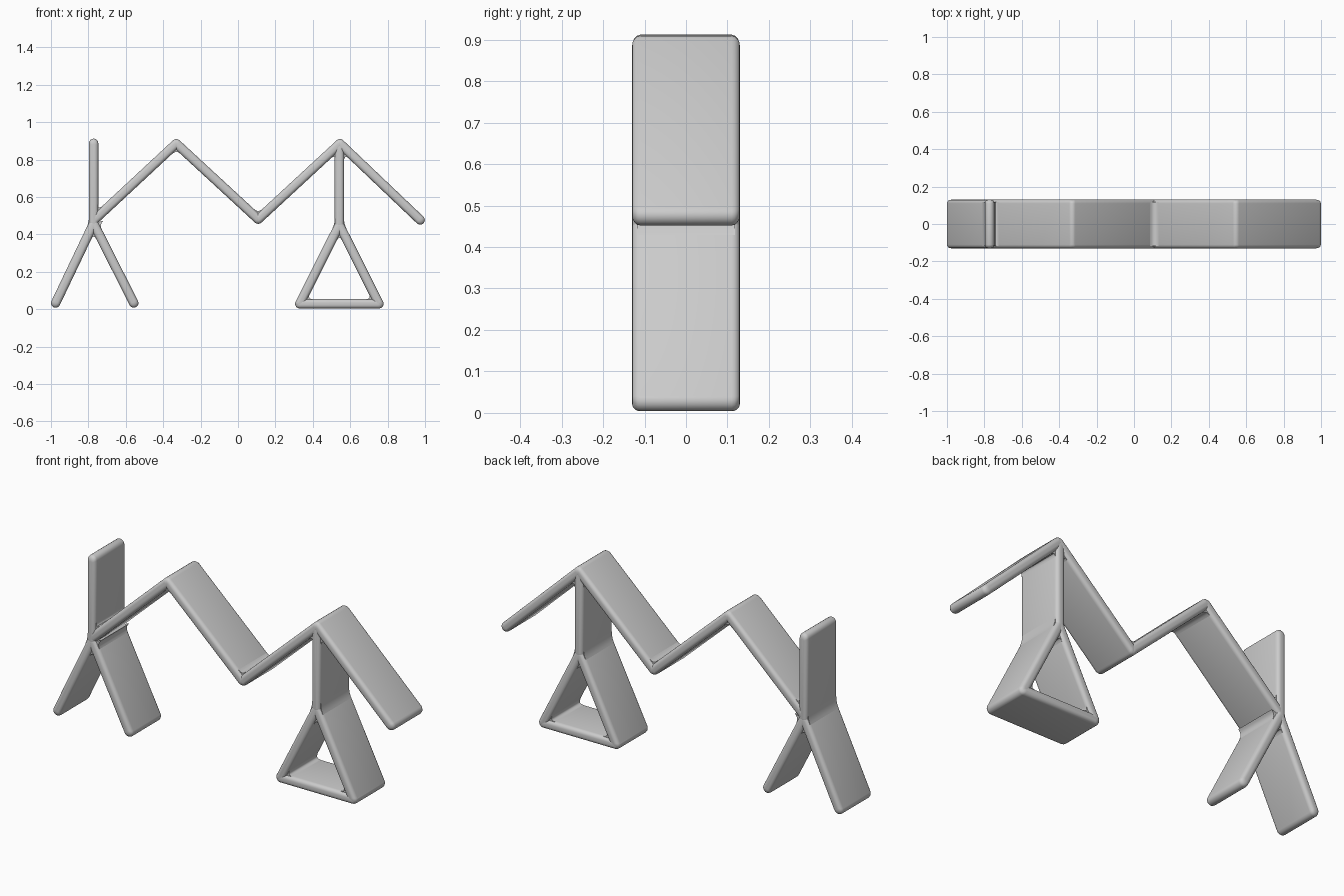
import bpy, bmesh, math
from mathutils import Vector

cube = bpy.data.objects.get("Cube")
if cube:
    bpy.data.objects.remove(cube, do_unlink=True)

R = 0.025       # half thickness of the bars
HALF = 0.13     # half depth of the bars
ROUND = 0.02    # rim rounding
CAP = 8         # segments in each rounded bar end
RIM = 4         # segments in the rounded rim

grey = bpy.data.materials.new("light_grey")
grey.use_nodes = True
COLOUR = (0.6, 0.6, 0.6, 1)
grey.diffuse_color = COLOUR
grey.node_tree.nodes["Principled BSDF"].inputs["Base Color"].default_value = COLOUR


def loft(name, layers):
    """Skin a stack of matching (y, outline) layers and cap both ends."""
    bm = bmesh.new()
    rings = [[bm.verts.new((p.x, y, p.y)) for p in outline] for y, outline in layers]
    for low, high in zip(rings, rings[1:]):
        n = len(low)
        for i in range(n):
            j = (i + 1) % n
            bm.faces.new((low[i], low[j], high[j], high[i]))
    bm.faces.new(rings[0])
    bm.faces.new(rings[-1])
    bmesh.ops.recalc_face_normals(bm, faces=bm.faces)
    mesh = bpy.data.meshes.new(name)
    bm.to_mesh(mesh)
    bm.free()
    obj = bpy.data.objects.new(name, mesh)
    bpy.context.collection.objects.link(obj)
    mesh.materials.append(grey)
    bpy.ops.object.select_all(action='DESELECT')
    obj.select_set(True)
    bpy.context.view_layer.objects.active = obj
    bpy.ops.object.shade_smooth_by_angle(angle=math.radians(40))


def bar(name, a, b):
    """Wide plate from a to b with round ends and a rounded rim."""
    a, b = Vector(a), Vector(b)
    along = (b - a).normalized()
    heading = math.atan2(along.y, along.x)

    def outline(radius, trim):
        pts = []
        for end, turn in ((b - along * trim, -0.5), (a + along * trim, 0.5)):
            for i in range(CAP + 1):
                t = heading + math.pi * (turn + i / CAP)
                pts.append(end + radius * Vector((math.cos(t), math.sin(t))))
        return pts

    front = []
    for k in range(RIM + 1):
        t = math.pi / 2 * (1 - k / RIM)
        cut = 1 - math.cos(t)
        y = HALF - ROUND * (1 - math.sin(t))
        front.append((y, outline(R - ROUND * 0.9 * cut, 0.01 * cut)))
    loft(name, [(-y, o) for y, o in front] + front[::-1])


def fillet(name, joint, end_a, end_b, size=0.03):
    """Soft concave web between two bars that leave the same joint."""
    p = Vector(joint)
    u, v = (Vector(end_a) - p).normalized(), (Vector(end_b) - p).normalized()
    corner = p + (u + v) * R / abs(u.x * v.y - u.y * v.x)
    start, stop = corner + u * size, corner + v * size
    pts = [p]
    for i in range(7):
        t = i / 6
        pts.append(start * (1 - t) ** 2 + corner * 2 * t * (1 - t) + stop * t * t)
    loft(name, [(-HALF + 0.012, pts), (HALF - 0.012, pts)])


# Joints, as (x, z)
hub, mast_top = (-0.772, 0.458), (-0.772, 0.887)
foot_l, foot_r = (-0.557, 0.033), (-0.975, 0.033)
peak_a, valley, peak_b, tip = (-0.33, 0.885), (0.108, 0.481), (0.545, 0.885), (0.974, 0.477)
fork, base_r, base_l = (0.542, 0.45), (0.33, 0.029), (0.754, 0.029)
post_top = (0.542, 0.875)

# Mast with splayed legs
bar("mast", hub, mast_top)
bar("left_leg", hub, foot_l)
bar("right_leg", hub, foot_r)

# Zigzag roof
bar("roof_first_rise", (hub[0], hub[1] + 0.016), peak_a)
bar("roof_first_fall", peak_a, valley)
bar("roof_second_rise", valley, peak_b)
bar("roof_second_fall", peak_b, tip)

# Post on a triangular stand
bar("post", fork, post_top)
bar("stand_right_side", fork, base_r)
bar("stand_left_side", fork, base_l)
bar("stand_base", base_r, base_l)

# Softened inner corners
for name, joint, a, b in (
        ("mast_roof_fillet", (hub[0], hub[1] + 0.016), mast_top, peak_a),
        ("leg_fillet", hub, foot_l, foot_r),
        ("mast_leg_fillet", hub, mast_top, foot_r),
        ("roof_leg_fillet", hub, peak_a, foot_l),
        ("first_peak_fillet", peak_a, hub, valley),
        ("valley_fillet", valley, peak_a, peak_b),
        ("post_right_fillet", peak_b, valley, fork),
        ("post_left_fillet", peak_b, tip, fork),
        ("fork_fillet", fork, base_r, base_l),
        ("fork_right_fillet", fork, base_r, post_top),
        ("fork_left_fillet", fork, base_l, post_top),
        ("base_right_fillet", base_r, fork, base_l),
        ("base_left_fillet", base_l, fork, base_r)):
    fillet(name, joint, a, b)
